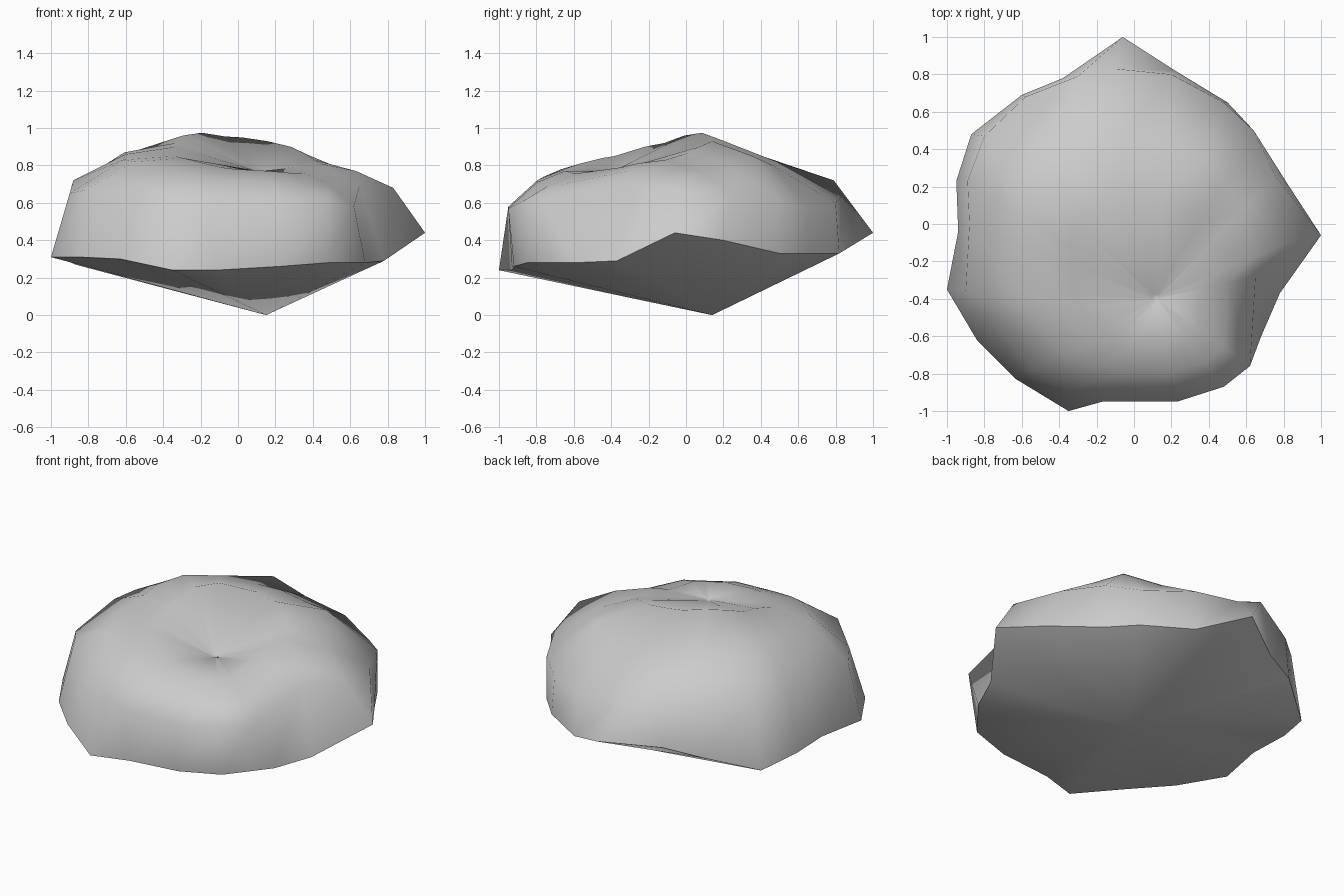
import bpy, bmesh
from mathutils import Vector

default = bpy.data.objects.get("Cube")
if default:
    bpy.data.objects.remove(default, do_unlink=True)


def make_material(name, colour):
    material = bpy.data.materials.new(name)
    material.use_nodes = True
    material.diffuse_color = colour
    material.node_tree.nodes["Principled BSDF"].inputs["Base Color"].default_value = colour
    return material


def add_ring(mesh, points):
    return [mesh.verts.new(point) for point in points]


def bridge(mesh, lower, upper):
    count = len(lower)
    for i in range(count):
        j = (i + 1) % count
        mesh.faces.new((lower[i], lower[j], upper[j], upper[i]))


def close_with_fan(mesh, ring, point):
    tip = mesh.verts.new(point)
    count = len(ring)
    for i in range(count):
        mesh.faces.new((ring[i], ring[(i + 1) % count], tip))


# Undercut edge, counter-clockwise from the left tip
rim = [
    (1, -.06, .44), (.83, .2, .4), (.64, .5, .33), (.5, .65, .33),
    (.22, .82, .33), (-.06, 1, .44), (-.38, .78, .4), (-.6, .69, .36),
    (-.87, .48, .27), (-.95, .23, .31), (-.94, -.04, .31), (-1, -.35, .31),
    (-.84, -.62, .31), (-.63, -.83, .3), (-.35, -1, .24), (-.12, -.93, .24),
    (.22, -.92, .26), (.48, -.85, .28), (.68, -.6, .28), (.78, -.37, .29),
]

# Shoulder where the side walls roll over into the top
shoulder = [
    (.83, -.1, .68), (.76, .25, .64), (.64, .5, .61), (.48, .65, .57),
    (.2, .8, .6), (-.1, .83, .63), (-.3, .79, .72), (-.58, .68, .63),
    (-.8, .47, .69), (-.89, .23, .69), (-.88, 0, .72), (-.9, -.36, .65),
    (-.81, -.5, .67), (-.54, -.77, .68), (-.35, -.9, .62), (-.17, -.95, .58),
    (.23, -.95, .57), (.48, -.87, .61), (.62, -.76, .58), (.65, -.28, .69),
]

# Heights of the two rings that close in on the dimple
crown_heights = [.77, .77, .8, .85, .8, .82, .83, .86, .88, .87,
                 .86, .83, .82, .78, .74, .72, .71, .69, .7, .77]
inner_heights = [.81, .83, .865, .9, .93, .95, .955, .975, .96, .92,
                 .9, .85, .84, .81, .79, .78, .77, .76, .76, .79]
dimple = Vector((.12, -.4, .77))
foot = Vector((.15, .14, 0))


def towards_dimple(amount, heights):
    points = [Vector(p).lerp(dimple, amount) for p in shoulder]
    return [(p.x, p.y, z) for p, z in zip(points, heights)]


# Boulder: rings joined from the rim up to the pitted top
mesh = bmesh.new()
rings = [
    add_ring(mesh, rim),
    add_ring(mesh, shoulder),
    add_ring(mesh, towards_dimple(.28, crown_heights)),
    add_ring(mesh, towards_dimple(.55, inner_heights)),
    add_ring(mesh, towards_dimple(.98, [dimple.z] * len(rim))),
]
for lower, upper in zip(rings, rings[1:]):
    bridge(mesh, lower, upper)
close_with_fan(mesh, rings[-1], dimple - Vector((0, 0, .01)))

# Underside tapering to the foot
close_with_fan(mesh, rings[0][::-1], foot)
bmesh.ops.recalc_face_normals(mesh, faces=mesh.faces)

# Soft surface with a crisp undercut edge
for face in mesh.faces:
    face.smooth = True
edge_points = set(rings[0])
for edge in mesh.edges:
    edge.smooth = not edge_points.issuperset(edge.verts)

data = bpy.data.meshes.new("boulder")
mesh.to_mesh(data)
mesh.free()
data.materials.append(make_material("stone grey", (.6, .6, .6, 1)))
boulder = bpy.data.objects.new("boulder", data)
bpy.context.collection.objects.link(boulder)
